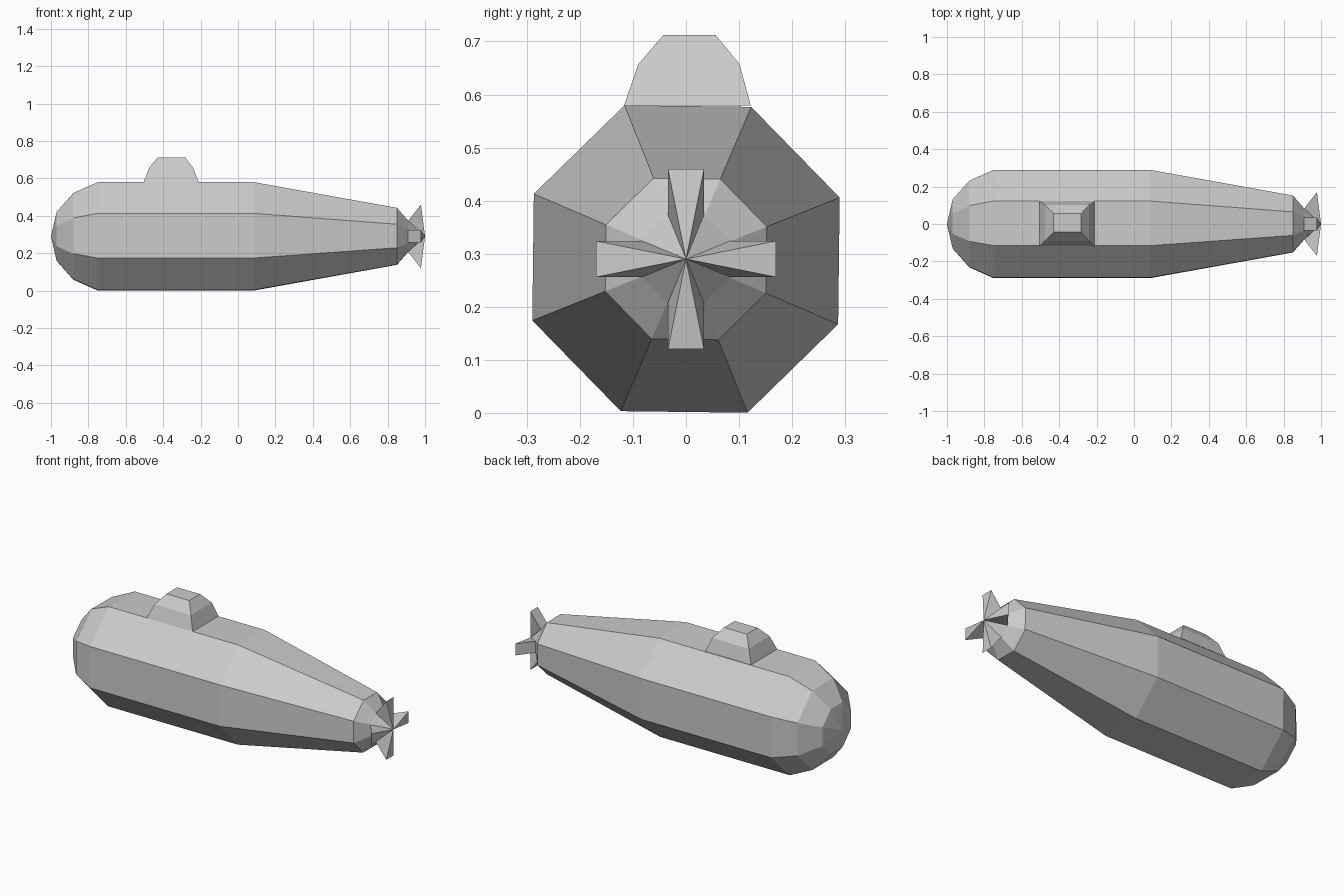
import bpy, bmesh
from math import cos, sin, radians, pi

if "Cube" in bpy.data.objects:
    bpy.data.objects.remove(bpy.data.objects["Cube"])

ZC = 0.29  # height of the hull axis


def finish(name, bm):
    bmesh.ops.recalc_face_normals(bm, faces=bm.faces)
    mesh = bpy.data.meshes.new(name)
    bm.to_mesh(mesh)
    bm.free()
    obj = bpy.data.objects.new(name, mesh)
    bpy.context.collection.objects.link(obj)
    return obj


def bridge(bm, a, b):
    n = len(a)
    for i in range(n):
        bm.faces.new((a[i], a[(i + 1) % n], b[(i + 1) % n], b[i]))


def fan(bm, ring, tip):
    n = len(ring)
    for i in range(n):
        bm.faces.new((ring[i], ring[(i + 1) % n], tip))


# Hull: octagonal rings along x, closed by a nose point and a stern point
bm = bmesh.new()
sections = [(-0.97, 0.141), (-0.88, 0.25), (-0.75, 0.312), (0.085, 0.312),
            (0.85, 0.164), (0.91, 0.09)]
rings = []
for x, r in sections:
    angles = [radians(21.8 + 45 * k) for k in range(8)]
    rings.append([bm.verts.new((x, r * cos(a), ZC + r * sin(a))) for a in angles])
for a, b in zip(rings, rings[1:]):
    bridge(bm, a, b)
fan(bm, rings[0], bm.verts.new((-1, 0, ZC)))
fan(bm, rings[-1], bm.verts.new((0.998, 0, ZC)))
finish("hull", bm)

# Conning tower: stepped taper rising from the top hull facet
bm = bmesh.new()
levels = [(-0.505, -0.21, -0.117, 0.122, 0.579),
          (-0.475, -0.24, -0.09, 0.101, 0.657),
          (-0.43, -0.283, -0.043, 0.056, 0.712)]
rings = [[bm.verts.new((x, y, z)) for x, y in ((x0, y0), (x1, y0), (x1, y1), (x0, y1))]
         for x0, x1, y0, y1, z in levels]
for a, b in zip(rings, rings[1:]):
    bridge(bm, a, b)
bm.faces.new(rings[-1])
bm.faces.new(rings[0])
finish("conning_tower", bm)

# Propeller: four wedge blades, each a slanted quad tapering to the shaft end
for k in range(4):
    bm = bmesh.new()
    c, s = cos(k * pi / 2), sin(k * pi / 2)
    outline = [(0.91, 0.083, -0.034), (0.978, 0.17, -0.034),
               (0.978, 0.17, 0.034), (0.91, 0.083, 0.034)]
    quad = [bm.verts.new((x, r * c - w * s, ZC + r * s + w * c)) for x, r, w in outline]
    bm.faces.new(quad)
    fan(bm, quad, bm.verts.new((1, 0, ZC)))
    finish(f"propeller_blade_{k + 1}", bm)
